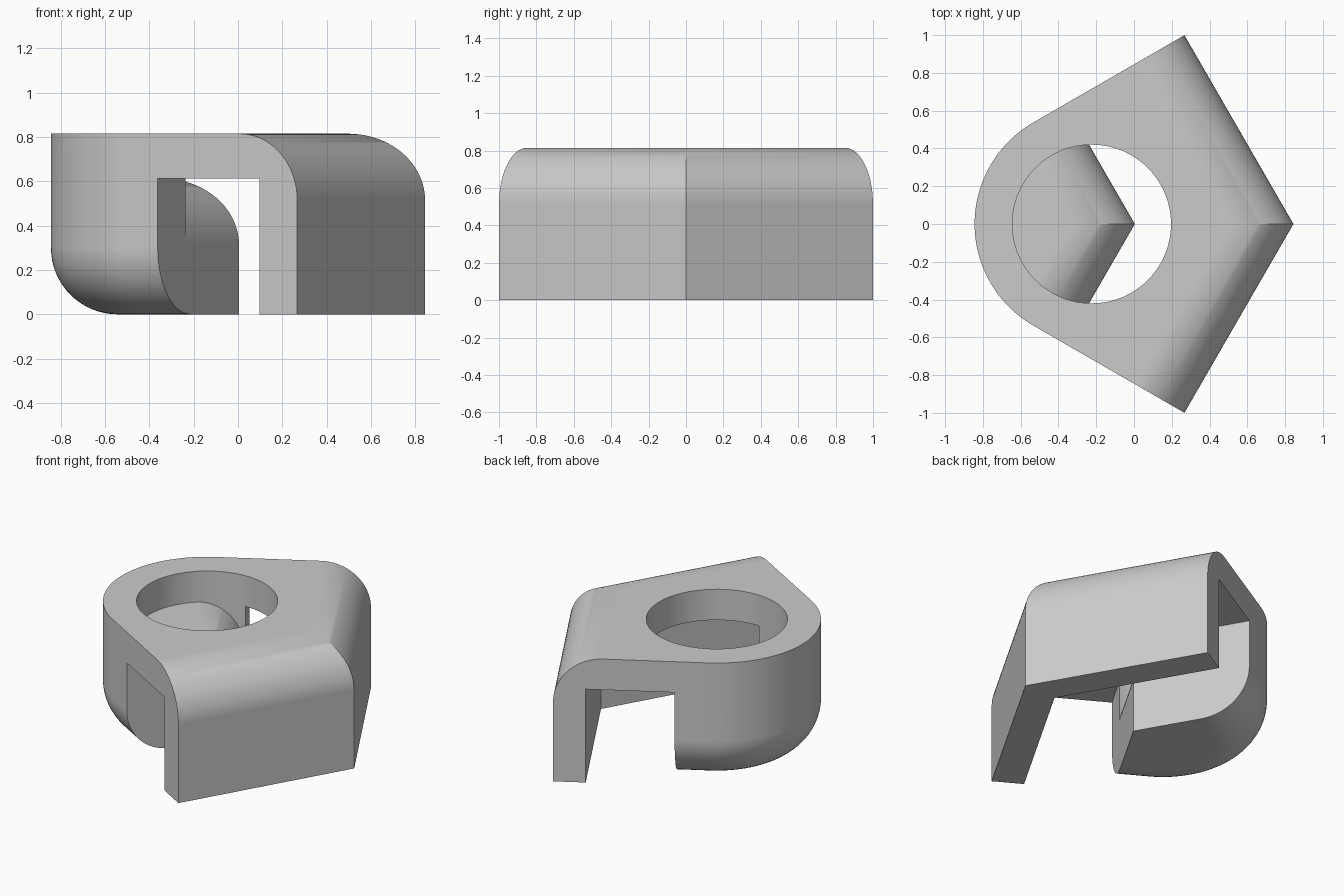
import bpy, bmesh
from math import sin, cos, tan, pi, radians

if "Cube" in bpy.data.objects:
    bpy.data.objects.remove(bpy.data.objects["Cube"])

A = radians(30)            # slant of the V-shaped front wall
CX, R = -0.224, 0.62       # centre and radius of the round end
HOLE, FILLET = 0.42, 0.30
TOP, GAP_TOP = 0.815, 0.613
GAP_IN, GAP_OUT, OUTER = 0.004, 0.535, 0.731


def loft(name, rings):
    """Solid from matching closed rings of points, capped at both ends."""
    bm = bmesh.new()
    loops = [[bm.verts.new(p) for p in ring] for ring in rings]
    for a, b in zip(loops, loops[1:]):
        for i in range(len(a)):
            j = (i + 1) % len(a)
            bm.faces.new((a[i], a[j], b[j], b[i]))
    bm.faces.new(loops[0])
    bm.faces.new(loops[-1])
    bmesh.ops.recalc_face_normals(bm, faces=bm.faces)
    mesh = bpy.data.meshes.new(name)
    bm.to_mesh(mesh)
    bm.free()
    obj = bpy.data.objects.new(name, mesh)
    bpy.context.collection.objects.link(obj)
    return obj


def chevron(name, profile):
    """Sweep a (distance, height) profile along a V in plan."""
    return loft(name, [[(u / cos(A) - abs(y) * tan(A), y, z) for u, z in profile]
                       for y in (-2, 0, 2)])


def rounded_corner(u, z, steps=20):
    """Quarter round ending at wall u and top z."""
    return [(u - FILLET + FILLET * cos(pi / 2 * i / steps),
             z - FILLET + FILLET * sin(pi / 2 * i / steps)) for i in range(steps + 1)]


def outline(r, z):
    """Round end with two flaring sides; the inset fades out across the gap."""
    def side(u, rad):
        s = u - CX * cos(A)
        return (CX + s * cos(A) - rad * sin(A), s * sin(A) + rad * cos(A), z)
    upper = [side(2, R), side(0.45, R), side(0.1, r)]
    arc = [(CX + r * cos(t), r * sin(t), z)
           for t in (radians(120 + 2.5 * i) for i in range(49))]
    return upper + arc + [(x, -y, h) for x, y, h in reversed(upper)]


def boolean(obj, cutter, operation):
    mod = obj.modifiers.new(operation.title(), 'BOOLEAN')
    mod.operation, mod.object, mod.solver = operation, cutter, 'EXACT'
    bpy.context.view_layer.objects.active = obj
    bpy.ops.object.modifier_apply(modifier=mod.name)
    bpy.data.objects.remove(cutter)


# Body: block, top plate and front wall in one bent section
body = chevron("clip_body", [(-3, -0.1), (GAP_IN, -0.1), (GAP_IN, GAP_TOP),
                             (GAP_OUT, GAP_TOP), (GAP_OUT, -0.1), (OUTER, -0.1)]
               + rounded_corner(OUTER, TOP) + [(-3, TOP)])

# Plan outline with the rounded lower edge of the block
steps = [pi / 2 * i / 16 for i in range(17)]
rings = [outline(R - FILLET * (1 - sin(t)), FILLET * (1 - cos(t))) for t in steps]
boolean(body, loft("plan_outline", rings + [outline(R, 1)]), 'INTERSECT')

# Round hole, leaving the rounded top of the block inside it
hole = loft("hole_cutter", [[(CX + HOLE * cos(2 * pi * i / 96),
                              HOLE * sin(2 * pi * i / 96), z) for i in range(96)]
                            for z in (GAP_TOP - FILLET + 0.01, 1.2)])
core = chevron("block_top", [(-3, 0.1), (0.1, 0.1)]
               + rounded_corner(GAP_IN, GAP_TOP) + [(-3, GAP_TOP)])
boolean(hole, core, 'DIFFERENCE')
boolean(body, hole, 'DIFFERENCE')

# Plain grey finish
grey = bpy.data.materials.new("plain_grey")
grey.use_nodes = True
color = (0.6, 0.6, 0.6, 1)
grey.diffuse_color = color
grey.node_tree.nodes["Principled BSDF"].inputs["Base Color"].default_value = color
body.data.materials.clear()
body.data.materials.append(grey)
for poly in body.data.polygons:
    poly.material_index = 0

bpy.ops.object.select_all(action='DESELECT')
body.select_set(True)
bpy.context.view_layer.objects.active = body
bpy.ops.object.shade_smooth_by_angle(angle=radians(25))
body.modifiers.new("Even shading", 'WEIGHTED_NORMAL').keep_sharp = True
